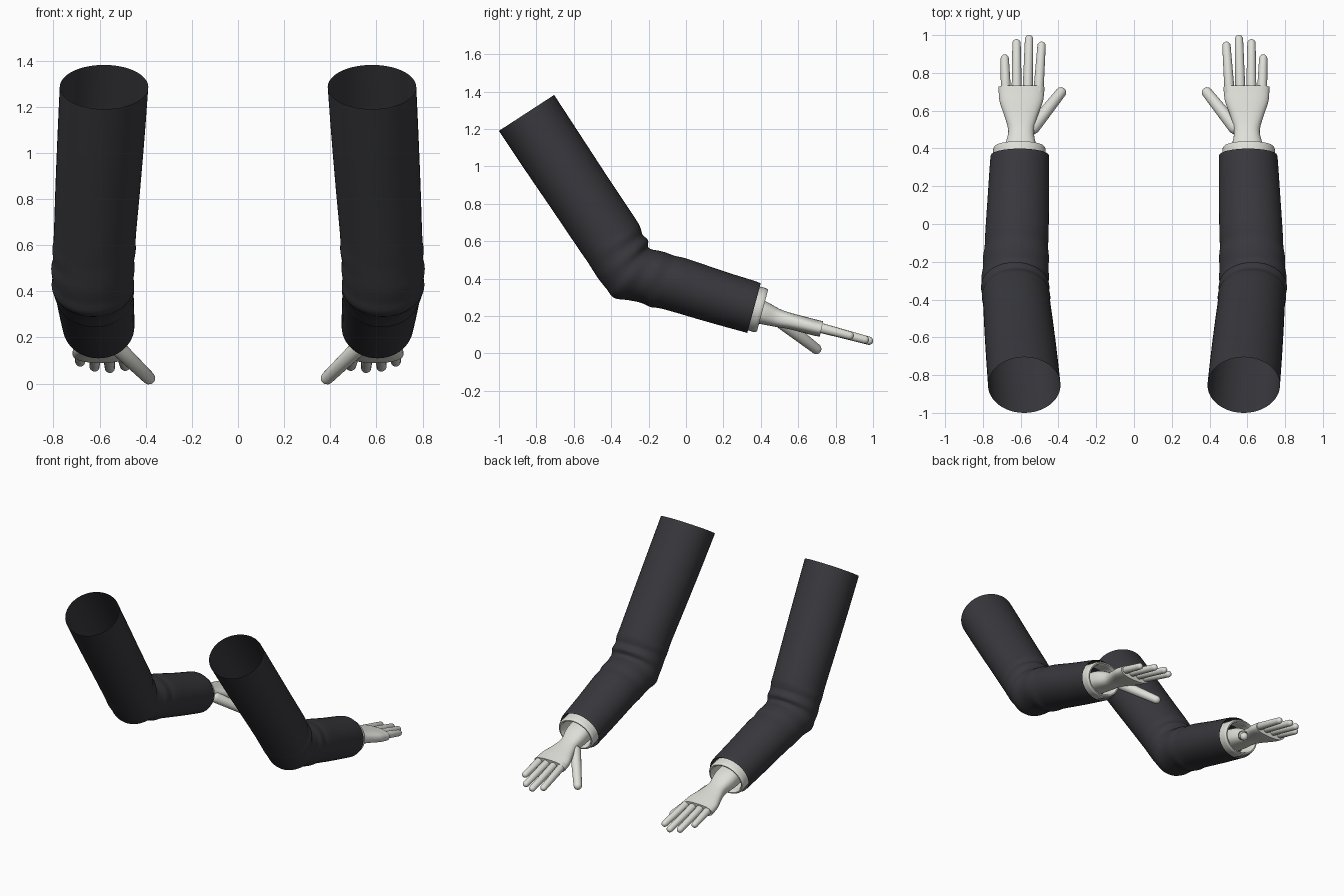
import bpy, bmesh, math
from mathutils import Vector

if "Cube" in bpy.data.objects:
    bpy.data.objects.remove(bpy.data.objects["Cube"])


def material(name, rgb):
    m = bpy.data.materials.new(name)
    m.diffuse_color = (*rgb, 1)
    m.use_nodes = True
    m.node_tree.nodes["Principled BSDF"].inputs["Base Color"].default_value = m.diffuse_color
    return m


CLOTH = material("charcoal cloth", (0.040, 0.040, 0.047))
PALE = material("pale ivory", (0.74, 0.74, 0.69))


def loft(name, rings, mat, cap=False, closed=False, seg=40, power=1.0, angle=40):
    """Skin rings given as (centre, half-axis u, half-axis v), mirrored to both sides."""
    bm = bmesh.new()
    rows = []
    for c, u, v in rings:
        row = []
        for i in range(seg):
            a = 2 * math.pi * i / seg
            ca, sa = math.cos(a), math.sin(a)
            row.append(bm.verts.new(c + u * math.copysign(abs(ca) ** power, ca)
                                    + v * math.copysign(abs(sa) ** power, sa)))
        rows.append(row)
    pairs = list(zip(rows, rows[1:])) + ([(rows[-1], rows[0])] if closed else [])
    for a, b in pairs:
        for i in range(seg):
            j = (i + 1) % seg
            bm.faces.new((a[i], a[j], b[j], b[i]))
    if cap:
        bm.faces.new(rows[0][::-1])
        bm.faces.new(rows[-1])
    bmesh.ops.recalc_face_normals(bm, faces=bm.faces)
    me = bpy.data.meshes.new(name)
    bm.to_mesh(me)
    bm.free()
    ob = bpy.data.objects.new(name, me)
    bpy.context.collection.objects.link(ob)
    me.materials.append(mat)
    bpy.ops.object.select_all(action='DESELECT')
    ob.select_set(True)
    bpy.context.view_layer.objects.active = ob
    bpy.ops.object.shade_smooth_by_angle(angle=math.radians(angle))
    ob.modifiers.new("both sides", 'MIRROR').use_mirror_merge = False
    return ob


def smooth_rows(rows, n):
    """Catmull-Rom interpolation between rows of numbers."""
    out = []
    for i in range(len(rows) - 1):
        p0, p1, p2, p3 = (rows[max(i - 1, 0)], rows[i], rows[i + 1],
                          rows[min(i + 2, len(rows) - 1)])
        for k in range(n):
            t = k / n
            out.append([0.5 * (2 * b + (c - a) * t + (2 * a - 5 * b + 4 * c - d) * t * t
                               + (3 * b - a - 3 * c + d) * t ** 3)
                        for a, b, c, d in zip(p0, p1, p2, p3)])
    return out + [rows[-1]]


def section(yt, zt, yb, zb, x, rx):
    """Ring through an upper and a lower outline point, with x centre and half width."""
    top, low = Vector((x, yt, zt)), Vector((x, yb, zb))
    return (top + low) / 2, Vector((rx, 0, 0)), (top - low) / 2


# Sleeve: open tube, bent and creased at the elbow
sleeve = [
    (-0.705, 1.382, -1.00, 1.190, 0.581, 0.192),
    (-0.560, 1.160, -0.86, 0.980, 0.594, 0.189),
    (-0.410, 0.930, -0.71, 0.760, 0.608, 0.184),
    (-0.267, 0.715, -0.575, 0.560, 0.621, 0.178),
    (-0.243, 0.670, -0.53, 0.495, 0.624, 0.181),
    (-0.232, 0.635, -0.495, 0.44, 0.626, 0.176),
    (-0.203, 0.605, -0.465, 0.395, 0.629, 0.181),
    (-0.203, 0.570, -0.425, 0.345, 0.629, 0.176),
    (-0.180, 0.555, -0.385, 0.297, 0.629, 0.179),
    (-0.150, 0.550, -0.31, 0.285, 0.626, 0.173),
    (-0.110, 0.540, -0.245, 0.272, 0.625, 0.175),
    (-0.060, 0.522, -0.185, 0.247, 0.623, 0.168),
    (0.010, 0.505, -0.12, 0.237, 0.620, 0.168),
    (0.200, 0.440, 0.11, 0.170, 0.612, 0.162),
    (0.380, 0.383, 0.305, 0.116, 0.605, 0.156),
    (0.396, 0.372, 0.326, 0.110, 0.605, 0.151),
]
loft("sleeve", [section(*r) for r in smooth_rows(sleeve, 4)], CLOTH, seg=48)

# Cuff: thick rounded ring following the forearm axis
AXIS = Vector((0, 0.966, -0.259))
UP = Vector((0, 0.259, 0.966))
end = Vector((0.607, 0.409, 0.228))
cuff = [(-0.12, 0.130), (-0.02, 0.134), (-0.008, 0.132), (0, 0.126), (0, 0.118),
        (-0.008, 0.112), (-0.02, 0.110), (-0.12, 0.108)]
loft("cuff", [(end + AXIS * d, Vector((r * 1.04, 0, 0)), UP * r * 0.91) for d, r in cuff],
     PALE, closed=True, angle=50)

# Palm: flattened loft from wrist to blunt knuckle edge
palm = [
    (0.330, 0.310, 0.295, 0.175, 0.603, 0.085),
    (0.420, 0.282, 0.395, 0.158, 0.601, 0.083),
    (0.500, 0.238, 0.475, 0.143, 0.598, 0.068),
    (0.570, 0.214, 0.550, 0.130, 0.598, 0.084),
    (0.650, 0.193, 0.635, 0.108, 0.597, 0.113),
    (0.700, 0.180, 0.685, 0.095, 0.596, 0.120),
    (0.734, 0.172, 0.715, 0.090, 0.596, 0.122),
]
loft("palm", [section(*r) for r in smooth_rows(palm, 4)], PALE, cap=True, power=0.8)


def digit(name, start, tip, r0, r1):
    """Tapered finger with a rounded tip."""
    a, b = Vector(start), Vector(tip)
    d = (b - a).normalized()
    u = d.cross(Vector((0, 0, 1))).normalized()
    v = u.cross(d)
    b = b - d * r1
    prof = [(a - d * r0 * math.cos(t), r0 * math.sin(t)) for t in (0.15, 0.5, 1.0, math.pi / 2)]
    prof += [(b + d * r1 * math.sin(t), r1 * math.cos(t)) for t in (0, 0.4, 0.8, 1.15, 1.45)]
    loft(name, [(p, u * r, v * r) for p, r in prof], PALE, cap=True, seg=20, angle=60)


# Fingers: root x, tip x, tip y, tip z
for name, x0, x1, y, z in (("index_finger", 0.506, 0.488, 0.965, 0.071),
                           ("middle_finger", 0.563, 0.555, 1.000, 0.062),
                           ("ring_finger", 0.621, 0.622, 0.978, 0.068),
                           ("little_finger", 0.678, 0.685, 0.897, 0.090)):
    digit(name, (x0, 0.70, 0.142), (x1, y, z), 0.027, 0.022)

# Thumb with its fleshy base
digit("thumb", (0.535, 0.51, 0.168), (0.372, 0.715, 0.010), 0.036, 0.028)
